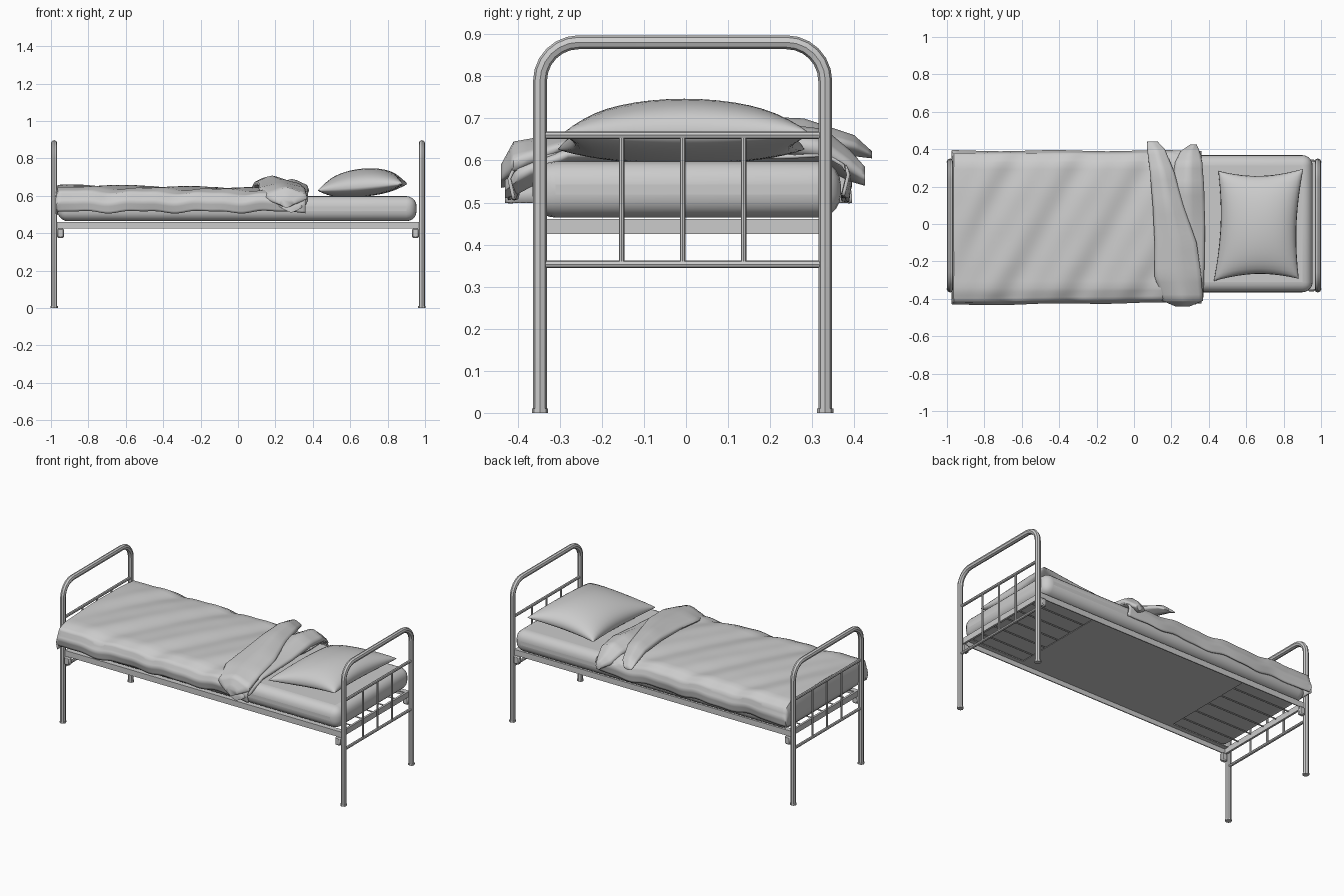
import bpy, bmesh, math
from math import sin, cos, pi

if "Cube" in bpy.data.objects:
    bpy.data.objects.remove(bpy.data.objects["Cube"])

YC, HY, PX = -0.008, 0.339, 0.983     # frame centre, half width, post x


def finish(ob, angle=40):
    bpy.ops.object.select_all(action='DESELECT')
    bpy.context.view_layer.objects.active = ob
    ob.select_set(True)
    bpy.ops.object.shade_smooth_by_angle(angle=math.radians(angle))
    return ob


def tube(name, pts, r):
    cu = bpy.data.curves.new(name, 'CURVE')
    cu.dimensions = '3D'
    cu.bevel_depth, cu.bevel_resolution, cu.use_fill_caps = r, 2, True
    sp = cu.splines.new('POLY')
    sp.points.add(len(pts) - 1)
    for p, co in zip(sp.points, pts):
        p.co = (*co, 1)
    ob = bpy.data.objects.new(name, cu)
    bpy.context.collection.objects.link(ob)
    bpy.ops.object.select_all(action='DESELECT')
    bpy.context.view_layer.objects.active = ob
    ob.select_set(True)
    bpy.ops.object.convert(target='MESH')
    return finish(bpy.context.object)


def box(name, lo, hi, bevel=0.0, segs=1):
    bpy.ops.mesh.primitive_cube_add(size=1, location=[(a + b) / 2 for a, b in zip(lo, hi)])
    ob = bpy.context.object
    ob.name = name
    ob.scale = [b - a for a, b in zip(lo, hi)]
    bpy.ops.object.transform_apply(location=False, rotation=False, scale=True)
    if bevel:
        m = ob.modifiers.new('Bevel', 'BEVEL')
        m.width, m.segments = bevel, segs
    return finish(ob)


def surface(name, nu, nv, fn, wrap=False):
    """Quad sheet from fn(u, v), u and v in 0..1; wrap closes it in v with end caps."""
    bm = bmesh.new()
    rows = [[bm.verts.new(fn(i / nu, j / nv)) for j in range(nv if wrap else nv + 1)]
            for i in range(nu + 1)]
    for a, b in zip(rows, rows[1:]):
        for j in range(nv):
            k = (j + 1) % len(a)
            bm.faces.new((a[j], b[j], b[k], a[k]))
    if wrap:
        bm.faces.new(rows[0])
        bm.faces.new(rows[-1][::-1])
    bmesh.ops.remove_doubles(bm, verts=bm.verts, dist=1e-5)
    bmesh.ops.recalc_face_normals(bm, faces=bm.faces)
    me = bpy.data.meshes.new(name)
    bm.to_mesh(me)
    bm.free()
    ob = bpy.data.objects.new(name, me)
    bpy.context.collection.objects.link(ob)
    return finish(ob, 60)


def lerp_rows(rows, t):
    f = t * (len(rows) - 1)
    i = min(int(f), len(rows) - 2)
    f -= i
    return [a + (b - a) * f for a, b in zip(rows[i], rows[i + 1])]


# End frames: bent tube hoop, cross bars, spindles, feet, end rail, brackets
for s, end in ((-1, 'foot'), (1, 'head')):
    x, R, top = s * PX, 0.092, 0.881
    hoop = [(x, YC - HY, 0)]
    for side, a0 in ((-1, pi), (1, pi / 2)):
        hoop += [(x, YC + side * (HY - R) + R * cos(a0 - k * pi / 12),
                  top - R + R * sin(a0 - k * pi / 12)) for k in range(7)]
    hoop.append((x, YC + HY, 0))
    tube(end + '_hoop', hoop, 0.0165)
    for n, z in (('lower', 0.353), ('upper', 0.66)):
        tube(f'{end}_{n}_bar', [(x, YC - HY, z), (x, YC + HY, z)], 0.009)
    for dy in (-0.145, 0, 0.145):
        tube(end + '_spindle', [(x, YC + dy, 0.353), (x, YC + dy, 0.66)], 0.0065)
    xa, xb = sorted((s * 0.93, s * 0.968))
    box(end + '_rail', (min(s * .955, s * .968), YC - HY, 0.425),
        (max(s * .955, s * .968), YC + HY, 0.461))
    for t in (-1, 1):
        y = YC + t * HY
        tube(end + '_foot_cap', [(x, y, 0), (x, y, 0.01)], 0.0195)
        box(end + '_bracket', (xa, y - 0.014, 0.375), (xb, y + 0.014, 0.425), 0.006)

# Side rails: angle irons
for t, side in ((-1, 'front'), (1, 'back')):
    y0, y1, y2 = YC + t * 0.342, YC + t * 0.336, YC + t * 0.310
    box(side + '_rail', (-0.968, min(y0, y1), 0.425), (0.968, max(y0, y1), 0.461))
    box(side + '_rail_flange', (-0.968, min(y0, y2), 0.455), (0.968, max(y0, y2), 0.461))

# Sprung base panel with tension springs towards both ends
box('base_panel', (-0.55, YC - 0.31, 0.452), (0.55, YC + 0.31, 0.457))
for s in (-1, 1):
    for k in range(5):
        y = YC + (k - 2) * 0.11
        tube('base_spring', [(s * 0.55, y, 0.454), (s * 0.96, y, 0.454)], 0.004)

# Mattress
box('mattress', (-0.965, -0.365, 0.464), (0.955, 0.368, 0.598), 0.055, 5)

# Blanket: wrapped cross section, creased diagonally, dropping over the foot end
PROFILE = [(-0.405, 0.515), (-0.418, 0.565), (-0.40, 0.605), (-0.34, 0.628), (-0.2, 0.634),
           (0.0, 0.638), (0.18, 0.636), (0.33, 0.628), (0.375, 0.60), (0.388, 0.56), (0.378, 0.51)]


def blanket(u, v):
    y, z = lerp_rows(PROFILE, v)
    x = -0.965 + 1.325 * max(0, (u - 0.06) / 0.94)
    if u < 0.06:                                   # hanging foot end
        d = 1 - u / 0.06
        z += (0.50 - z) * d
        x -= 0.008 * sin(d * pi)
    fade = min(1, max(0, (u - 0.03) * 8))
    z += fade * (0.006 * sin(18 * x - 13 * y + sin(6 * y)) + 0.003 * sin(35 * x - 20 * y + 2))
    z += 0.016 * max(0, -x) * (1 if z > 0.59 else 0)
    y += 0.006 * sin(11 * x) * abs(2 * v - 1) ** 3
    if v < 0.3:
        y += 0.012 * min(0, x)
    if x > 0.1:
        z -= (x - 0.1) * 0.07 * (1 if z > 0.59 else 0)
    return x, y, z


ob = surface('blanket', 80, 40, blanket)
m = ob.modifiers.new('Thickness', 'SOLIDIFY')
m.thickness, m.offset = 0.008, 0

# Turned-back blanket folds: soft flattened sections lofted along y
# each row: y, left x, right x, bottom z, top z
FLAP = [(-0.44, 0.22, 0.30, 0.535, 0.59), (-0.41, 0.15, 0.37, 0.54, 0.645),
        (-0.28, 0.11, 0.36, 0.605, 0.668), (-0.1, 0.11, 0.335, 0.62, 0.69),
        (0.1, 0.10, 0.265, 0.625, 0.708), (0.28, 0.085, 0.215, 0.625, 0.70),
        (0.40, 0.07, 0.165, 0.61, 0.66), (0.442, 0.07, 0.125, 0.605, 0.622)]
UNDER = [(-0.43, 0.24, 0.33, 0.51, 0.56), (-0.40, 0.2, 0.37, 0.52, 0.61),
         (-0.28, 0.2, 0.375, 0.585, 0.645), (0.0, 0.2, 0.38, 0.592, 0.662),
         (0.2, 0.2, 0.375, 0.595, 0.69), (0.33, 0.22, 0.365, 0.58, 0.675),
         (0.39, 0.25, 0.35, 0.55, 0.625), (0.425, 0.30, 0.335, 0.54, 0.585)]


def fold(rows):
    def fn(u, v):
        y, xl, xr, zb, zt = lerp_rows(rows, u)
        a = 2 * pi * v
        dz = sin(a) * (0.85 + 0.15 * cos(4 * a)) * (zt - zb) / 2
        return (xl + xr) / 2 + cos(a) * (xr - xl) / 2, y, (zb + zt) / 2 + dz
    return fn


surface('blanket_flap', 28, 20, fold(FLAP), True)
surface('blanket_under_fold', 28, 20, fold(UNDER), True)


# Pillow: two puffed halves with pulled corners
def pillow(sign):
    def fn(u, v):
        a, b = sin((u - 0.5) * pi), sin((v - 0.5) * pi)
        x = 0.666 + a * (0.203 + 0.024 * b * b * abs(a)) + 0.012 * b
        y = -0.005 + b * (0.262 + 0.032 * a * a * abs(b)) + 0.006 * a
        puff = (max(0, 1 - a * a) * max(0, 1 - b * b)) ** 0.42
        z = 0.645 + 0.018 * a + sign * puff * (0.1 if sign > 0 else 0.05)
        return x, y, z
    return fn


top, bottom = surface('pillow', 20, 20, pillow(1)), surface('pillow_bottom', 20, 20, pillow(-1))
bpy.ops.object.select_all(action='DESELECT')
top.select_set(True)
bottom.select_set(True)
bpy.context.view_layer.objects.active = top
bpy.ops.object.join()
bm = bmesh.new()
bm.from_mesh(top.data)
bmesh.ops.remove_doubles(bm, verts=bm.verts, dist=1e-4)
bmesh.ops.recalc_face_normals(bm, faces=bm.faces)
bm.to_mesh(top.data)
bm.free()
finish(top, 60)
